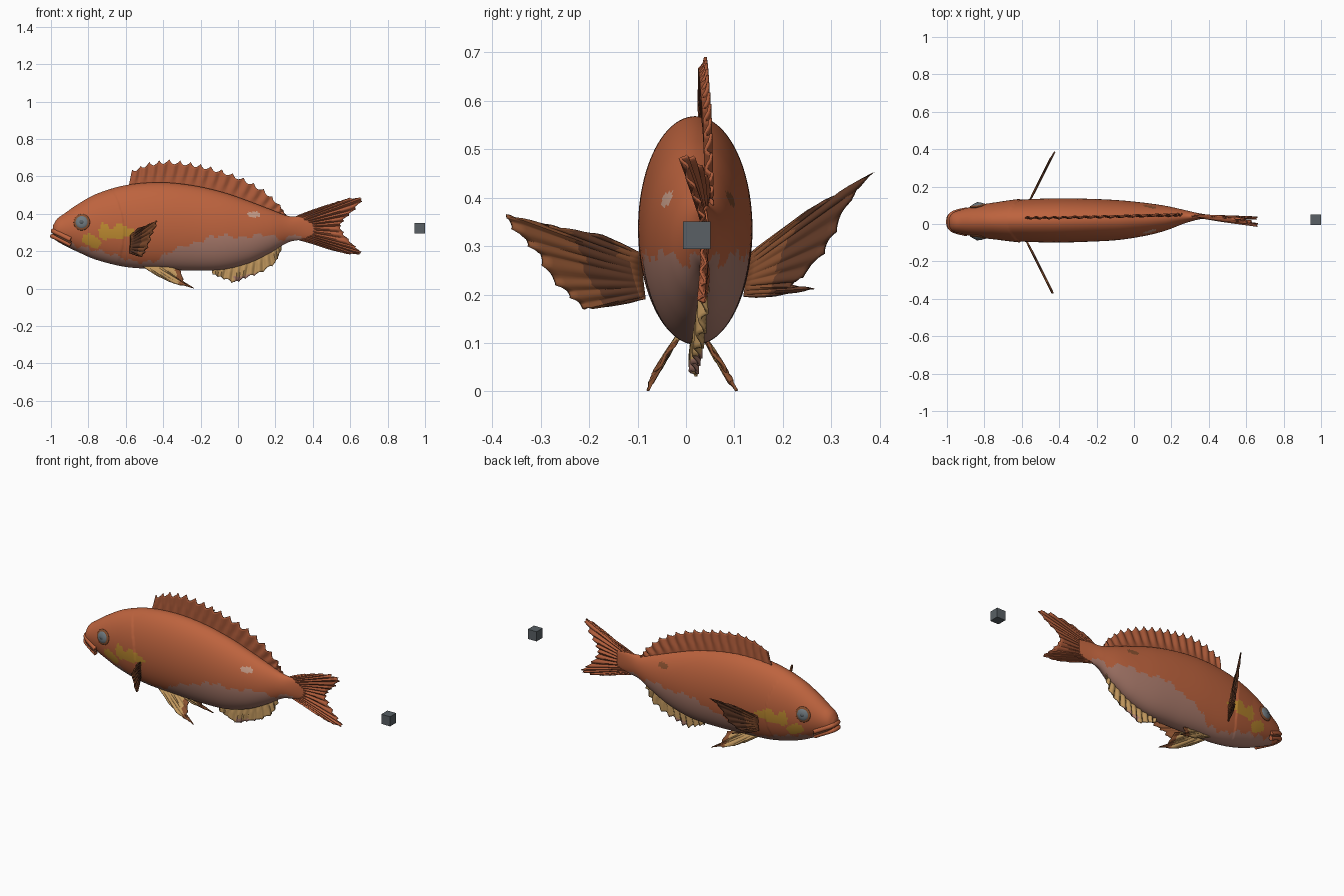
import bpy, bmesh, math
from mathutils import Vector

if "Cube" in bpy.data.objects:
    bpy.data.objects.remove(bpy.data.objects["Cube"])


def material(name, rgb):
    m = bpy.data.materials.new(name)
    m.diffuse_color = (*rgb, 1)
    m.use_nodes = True
    m.node_tree.nodes["Principled BSDF"].inputs["Base Color"].default_value = m.diffuse_color
    return m


ORANGE = material("orange scales", (0.51, 0.125, 0.048))
PINK = material("pink belly", (0.42, 0.205, 0.155))
YELLOW = material("yellow cheek", (0.52, 0.26, 0.03))
TAN = material("tan fin", (0.53, 0.31, 0.11))
RUST = material("rust fin", (0.42, 0.105, 0.042))
BROWN = material("brown fin", (0.24, 0.078, 0.028))
DARK = material("dark brown", (0.12, 0.042, 0.02))
GREY = material("slate grey", (0.10, 0.118, 0.13))
EYE = material("eye grey", (0.16, 0.19, 0.21))
PALE = material("pale spot", (0.58, 0.34, 0.25))


def smooth_table(rows, x):
    """Cubic interpolation of rows (x, a, b, ...) at x."""
    x = min(max(x, rows[0][0]), rows[-1][0])
    n = len(rows) - 1
    i = next(k for k in range(n) if x <= rows[k + 1][0])
    h = rows[i + 1][0] - rows[i][0]
    t = (x - rows[i][0]) / h

    def slope(k, c):
        a, b = rows[max(k - 1, 0)], rows[min(k + 1, n)]
        return (b[c] - a[c]) / (b[0] - a[0]) * h
    out = []
    for c in range(1, len(rows[0])):
        p, q, u, v = rows[i][c], rows[i + 1][c], slope(i, c), slope(i + 1, c)
        out.append((2*t**3 - 3*t*t + 1)*p + (t**3 - 2*t*t + t)*u + (3*t*t - 2*t**3)*q + (t**3 - t*t)*v)
    return out


def finish(bm, name, mats, rule=None, angle=50):
    bmesh.ops.recalc_face_normals(bm, faces=bm.faces)
    for f in bm.faces:
        f.smooth = True
        if rule:
            f.material_index = mats.index(rule(f.calc_center_median()))
    me = bpy.data.meshes.new(name)
    bm.to_mesh(me)
    bm.free()
    ob = bpy.data.objects.new(name, me)
    bpy.context.collection.objects.link(ob)
    for m in mats:
        me.materials.append(m)
    bpy.context.view_layer.objects.active = ob
    ob.select_set(True)
    bpy.ops.object.shade_smooth_by_angle(angle=math.radians(angle))
    ob.select_set(False)
    return ob


def grid_faces(bm, rows, closed):
    for a, b in zip(rows, rows[1:]):
        n = len(a)
        for j in range(n if closed else n - 1):
            bm.faces.new((a[j], a[(j + 1) % n], b[(j + 1) % n], b[j]))


# Body: x, top, bottom, half width, centre y
BODY = [(-0.99, 0.335, 0.272, 0.024, 0.010), (-0.97, 0.37, 0.255, 0.048, 0.010),
        (-0.93, 0.400, 0.232, 0.063, 0.012), (-0.86, 0.449, 0.198, 0.080, 0.014),
        (-0.76, 0.505, 0.155, 0.097, 0.016), (-0.60, 0.553, 0.116, 0.112, 0.018),
        (-0.42, 0.568, 0.104, 0.118, 0.019), (-0.25, 0.553, 0.097, 0.115, 0.020),
        (-0.08, 0.515, 0.102, 0.106, 0.021), (0.06, 0.467, 0.137, 0.088, 0.025),
        (0.17, 0.425, 0.190, 0.066, 0.031), (0.27, 0.388, 0.248, 0.036, 0.039),
        (0.34, 0.384, 0.262, 0.018, 0.041), (0.42, 0.375, 0.28, 0.005, 0.041)]
# Height of the belly colour boundary
BELLY = [(-1.0, 0.20), (-0.93, 0.252), (-0.85, 0.225), (-0.74, 0.20), (-0.66, 0.18),
         (-0.55, 0.145), (-0.44, 0.15), (-0.35, 0.205), (-0.22, 0.245), (-0.13, 0.28),
         (0.02, 0.275), (0.15, 0.288), (0.24, 0.262), (0.34, 0.275), (0.36, 0.1), (0.45, 0.1)]
# Cheek blobs: x, z, radius x, radius z
CHEEK = [(-0.80, 0.265, 0.035, 0.03), (-0.765, 0.245, 0.032, 0.03), (-0.715, 0.305, 0.03, 0.045),
         (-0.66, 0.295, 0.065, 0.03), (-0.59, 0.30, 0.045, 0.022), (-0.63, 0.325, 0.035, 0.02)]


def half_width(x, z):
    top, bot, w, _ = smooth_table(BODY, x)
    s = (z - (top + bot) / 2) / ((top - bot) / 2)
    return w * math.sqrt(max(0, 1 - s * s))


def in_blob(x, z, b):
    wob = 1 + 0.18 * math.sin(6 * math.atan2(z - b[1], x - b[0]) + 40 * b[0])
    return ((x - b[0]) / b[2])**2 + ((z - b[1]) / b[3])**2 < wob


def body_colour(c):
    x, y, z = c
    if z < smooth_table(BELLY, x)[0] + 0.008 * math.sin(x * 75) + 0.004 * math.sin(x * 170):
        return PINK
    if any(in_blob(x, z, b) for b in CHEEK):
        return YELLOW
    if in_blob(x, z, (0.085, 0.397, 0.034, 0.016)):
        return PALE if y < 0.03 else BROWN
    return ORANGE


bm = bmesh.new()
rings = []
for i in range(221):
    u = i / 220
    x = -0.99 + 1.41 * (0.85 * u + 0.15 * u * u)
    top, bot, w, yc = smooth_table(BODY, x)
    ring = []
    for j in range(96):
        a = 2 * math.pi * j / 96
        z = (top + bot) / 2 + (top - bot) / 2 * math.sin(a)
        # Gill cover stands slightly proud of the flank
        edge = -0.61 - 1.2 * (z - 0.30)**2
        d = edge - x
        lift = 0.005 * max(0, 1 - d / 0.12) if d > 0 else 0
        ring.append(bm.verts.new((x, yc + (w + lift) * math.cos(a), z)))
    rings.append(ring)
grid_faces(bm, rings, True)
bm.faces.new(rings[0])
bm.faces.new(rings[-1])
finish(bm, "body", [ORANGE, PINK, YELLOW, PALE, BROWN], body_colour)


def along(pts, t):
    f = t * (len(pts) - 1)
    i = min(int(f), len(pts) - 2)
    return Vector(pts[i]).lerp(Vector(pts[i + 1]), f - i)


def fin(name, base, edge, mats, rule, rays=12, notch=0.1, ripple=0.006, axis=(0, 1, 0), thick=0.006):
    """Rippled membrane between a base line and a toothed outer edge."""
    bm = bmesh.new()
    cols = []
    n, m = rays * 6, 10
    for i in range(n + 1):
        t = i / n
        a, b = along(base, t), along(edge, t)
        ph = (t * rays) % 1
        reach = 1 - notch * (math.sin(math.pi * ph) ** 0.8 if 0 < ph < 1 else 0)
        off = Vector(axis) * ripple * math.cos(2 * math.pi * t * rays)
        cols.append([bm.verts.new(a.lerp(b, reach * k / m) + off * min(1, 2 * k / m)) for k in range(m + 1)])
    grid_faces(bm, cols, False)
    ob = finish(bm, name, mats, rule, 60)
    s = ob.modifiers.new("thickness", 'SOLIDIFY')
    s.thickness, s.offset = thick, 0
    return ob


# Dorsal fin
fin("dorsal_fin",
    [(x, 0.03 + 0.02 * (x + 0.58) / 0.83, smooth_table(BODY, x)[0] - 0.012)
     for x in (-0.585, -0.49, -0.40, -0.30, -0.20, -0.10, 0.0, 0.10, 0.19, 0.26)],
    [(-0.565, 0.035, 0.635), (-0.48, 0.034, 0.675), (-0.38, 0.034, 0.692), (-0.27, 0.036, 0.68),
     (-0.17, 0.038, 0.66), (-0.06, 0.04, 0.63), (0.05, 0.044, 0.585), (0.15, 0.046, 0.525),
     (0.23, 0.048, 0.445), (0.255, 0.05, 0.395)],
    [RUST], lambda c: RUST, rays=17, notch=0.17, ripple=0.006)

# Tail fin
fin("tail_fin",
    [(0.30, 0.042, 0.382), (0.30, 0.042, 0.35), (0.31, 0.042, 0.325), (0.30, 0.042, 0.30), (0.30, 0.042, 0.268)],
    [(0.40, 0.046, 0.42), (0.50, 0.038, 0.454), (0.60, 0.012, 0.485), (0.68, -0.01, 0.488),
     (0.63, 0.012, 0.425), (0.575, 0.03, 0.375), (0.55, 0.036, 0.335), (0.575, 0.036, 0.285),
     (0.63, 0.034, 0.225), (0.675, 0.03, 0.183), (0.60, 0.034, 0.183), (0.50, 0.04, 0.207), (0.40, 0.042, 0.242)],
    [RUST], lambda c: RUST, rays=18, notch=0.05, ripple=0.005)

# Anal fin
fin("anal_fin",
    [(-0.14, 0.02, 0.115), (-0.04, 0.02, 0.13), (0.06, 0.024, 0.155), (0.15, 0.03, 0.20), (0.23, 0.036, 0.25)],
    [(-0.135, 0.015, 0.075), (-0.09, 0.014, 0.055), (-0.02, 0.014, 0.025), (0.04, 0.02, 0.052),
     (0.12, 0.026, 0.078), (0.20, 0.034, 0.13), (0.23, 0.04, 0.205)],
    [TAN, PINK], lambda c: PINK if c.z < 0.065 + 0.16 * max(0, c.x) and c.x > -0.02 else TAN,
    rays=10, notch=0.12, ripple=0.007)

# Pelvic fins
for side, s in (("left", -1), ("right", 1)):
    def py(d): return 0.01 + s * (0.022 + 0.07 * d)
    fin(side + "_pelvic_fin",
        [(-0.52, py(0), 0.125), (-0.45, py(0), 0.125), (-0.38, py(0), 0.12)],
        [(-0.43, py(0.4), 0.068), (-0.34, py(0.8), 0.025), (-0.235, py(1), 0.001),
         (-0.285, py(0.85), 0.03), (-0.305, py(0.2), 0.095)],
        [TAN, BROWN], lambda c: BROWN if c.x > -0.325 + 0.3 * (0.06 - c.z) and c.z > 0.01 else TAN,
        rays=6, notch=0.06, ripple=0.003)

# Pectoral fins, outlined in y and z and swept backwards
PECTORAL = {
    "left": ([(-0.09, 0.285), (-0.09, 0.235), (-0.085, 0.19)],
             [(-0.17, 0.322), (-0.28, 0.342), (-0.387, 0.368), (-0.345, 0.32), (-0.31, 0.285),
              (-0.28, 0.23), (-0.245, 0.20), (-0.215, 0.17), (-0.15, 0.18)]),
    "right": ([(0.12, 0.275), (0.125, 0.235), (0.12, 0.195)],
              [(0.18, 0.318), (0.27, 0.385), (0.387, 0.452), (0.34, 0.395), (0.31, 0.33),
               (0.285, 0.285), (0.24, 0.235), (0.215, 0.217), (0.265, 0.212), (0.17, 0.197)])}
for side, outline in PECTORAL.items():
    base, edge = ([(-0.57 + 0.50 * (abs(y) - 0.10), y, z) for y, z in pts] for pts in outline)
    fin(side + "_pectoral_fin", base, edge, [BROWN, DARK],
        lambda c: DARK if 0.13 < abs(c.y) - 0.5 * (c.z - 0.27) < 0.215 and c.y < 0
        or c.y - 0.4 * (c.z - 0.27) > 0.2 else BROWN,
        rays=9, notch=0.05, ripple=0.003, axis=(1, 0, 0), thick=0.008)


def tube(name, pts, r, mat):
    cu = bpy.data.curves.new(name, 'CURVE')
    cu.dimensions, cu.bevel_depth, cu.bevel_resolution, cu.use_fill_caps = '3D', r, 4, True
    sp = cu.splines.new('NURBS')
    sp.points.add(len(pts) - 1)
    for p, q in zip(sp.points, pts):
        p.co = (*q, 1)
    sp.use_endpoint_u, sp.order_u = True, 3
    ob = bpy.data.objects.new(name, cu)
    bpy.context.collection.objects.link(ob)
    cu.materials.append(mat)


# Lips and the dark line of the mouth
for name, dz, tip, r, mat in (("upper_lip", 0.0, -0.987, 0.014, ORANGE), ("mouth_line", -0.017, -0.979, 0.011, DARK),
                              ("lower_lip", -0.028, -0.993, 0.012, ORANGE)):
    tube(name, [(-0.895, 0.012 - 0.063, 0.262 + dz), (-0.955, 0.012 - 0.052, 0.293 + dz), (tip, -0.018, 0.308 + dz),
                (tip, 0.042, 0.308 + dz), (-0.955, 0.012 + 0.052, 0.293 + dz), (-0.895, 0.012 + 0.063, 0.262 + dz)], r, mat)

# Eyes
for side, s in (("left", -1), ("right", 1)):
    y = 0.0145 + s * half_width(-0.835, 0.355)
    for part, r, depth, mat in (("eye_rim", 0.044, 0.010, BROWN), ("eye", 0.036, 0.016, EYE), ("pupil", 0.018, 0.0195, GREY)):
        bm = bmesh.new()
        bmesh.ops.create_uvsphere(bm, u_segments=32, v_segments=16, radius=1)
        ob = finish(bm, side + "_" + part, [mat])
        ob.scale = (r, depth, r)
        ob.location = (-0.835, y, 0.355)
        ob.rotation_euler = (s * 0.12, 0, s * -0.0 + s * 0.16)

# Small floating cube behind the tail
bm = bmesh.new()
bmesh.ops.create_cube(bm, size=0.057)
cube = finish(bm, "small_cube", [GREY], angle=30)
cube.location = (0.9715, 0.022, 0.322)
